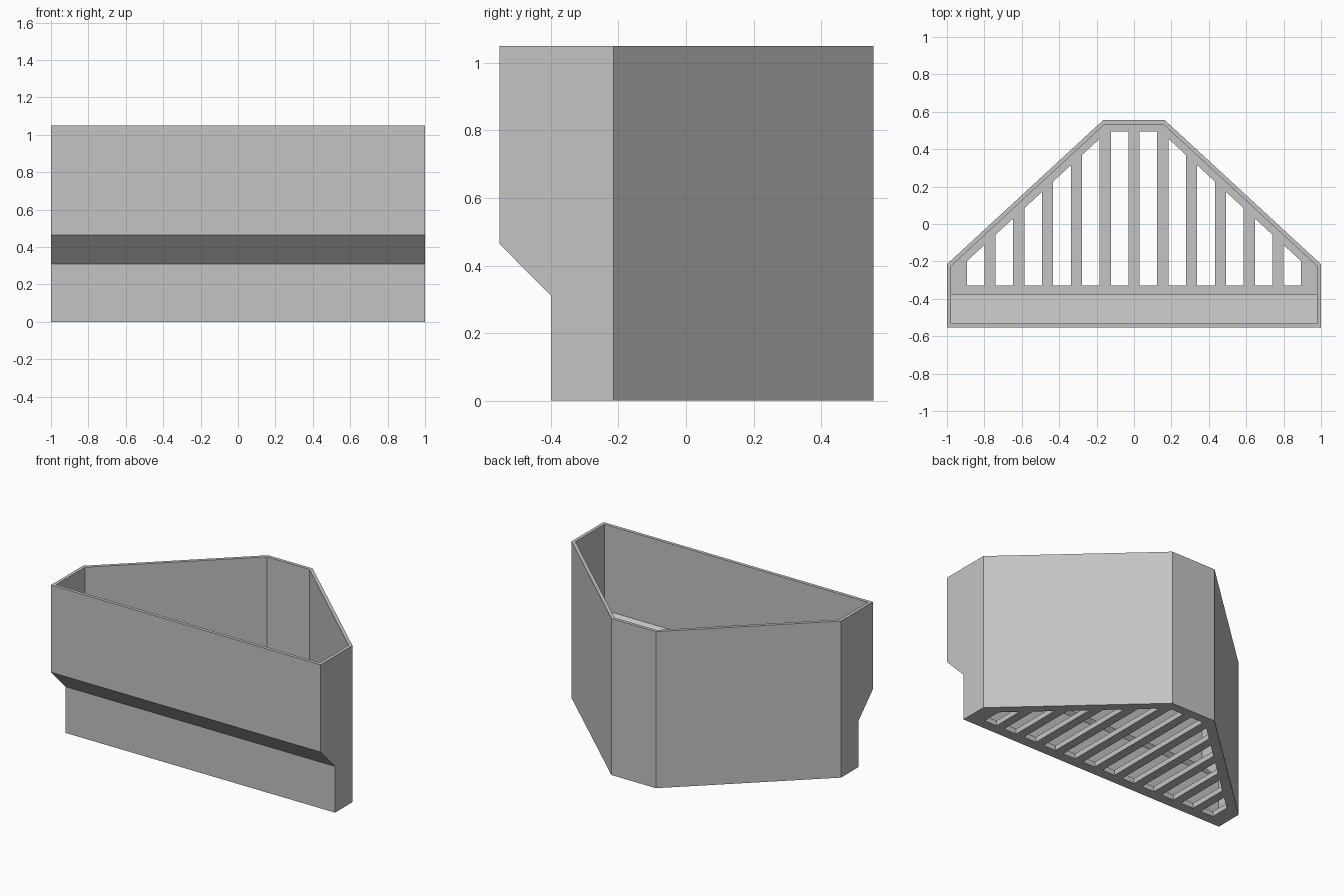
import bpy
import bmesh

cube = bpy.data.objects.get("Cube")
if cube:
    bpy.data.objects.remove(cube, do_unlink=True)

HEIGHT, WALL, FLOOR, RIM = 1.05, 0.022, 0.035, 0.06
FRONT_LOW, FRONT_HIGH = -0.40, -0.553
SLOPE_LOW, SLOPE_HIGH = 0.31, 0.465
SIDE_Y, BACK_X, BACK_Y = -0.215, 0.165, 0.555

grey = bpy.data.materials.new("light grey plastic")
grey.use_nodes = True
grey.diffuse_color = (0.55, 0.55, 0.55, 1)
grey.node_tree.nodes["Principled BSDF"].inputs["Base Color"].default_value = grey.diffuse_color

# Slanted back walls as a line: nx * x + ny * y = reach
nx, ny = BACK_Y - SIDE_Y, 1 - BACK_X
length = (nx * nx + ny * ny) ** 0.5
nx, ny = nx / length, ny / length
reach = nx + ny * SIDE_Y


def slant_y(x, inset):
    return (reach - inset - nx * x) / ny


def outline(front, inset, z):
    """Six-sided plan of the bin, moved inwards by inset."""
    side, back = 1 - inset, BACK_Y - inset
    back_x = (reach - inset - ny * back) / nx
    half = [(side, front + inset), (side, slant_y(side, inset)), (back_x, back)]
    return [(x, y, z) for x, y in half] + [(-x, y, z) for x, y in reversed(half)]


def make_object(name, bm):
    bmesh.ops.recalc_face_normals(bm, faces=bm.faces)
    mesh = bpy.data.meshes.new(name)
    bm.to_mesh(mesh)
    bm.free()
    mesh.materials.append(grey)
    obj = bpy.data.objects.new(name, mesh)
    bpy.context.collection.objects.link(obj)
    return obj


# Bin shell: up the outside, over the rim and down the inside
shift = WALL * 0.414
layers = [
    (FRONT_LOW, 0, 0), (FRONT_LOW, 0, SLOPE_LOW),
    (FRONT_HIGH, 0, SLOPE_HIGH), (FRONT_HIGH, 0, HEIGHT),
    (FRONT_HIGH, WALL, HEIGHT), (FRONT_HIGH, WALL, SLOPE_HIGH + shift),
    (FRONT_LOW, WALL, SLOPE_LOW + shift), (FRONT_LOW, WALL, FLOOR),
]
bm = bmesh.new()
rings = [[bm.verts.new(p) for p in outline(*layer)] for layer in layers]
for low, high in zip(rings, rings[1:]):
    for i in range(6):
        j = (i + 1) % 6
        bm.faces.new((low[i], low[j], high[j], high[i]))
bm.faces.new(rings[0])
bm.faces.new(rings[-1])
bmesh.ops.dissolve_limit(bm, angle_limit=0.01, verts=bm.verts, edges=bm.edges)
bin_body = make_object("corner_bin", bm)

# Drain slots, trimmed to follow the slanted walls
bm = bmesh.new()
for k in range(6):
    centre = 0.077 + 0.154 * k
    a, b = centre - 0.047, centre + 0.047
    top = BACK_Y - RIM
    for s in (-1, 1):
        plan = [(a, -0.33), (b, -0.33),
                (b, min(top, slant_y(b, RIM))), (a, min(top, slant_y(a, RIM)))]
        base = bm.faces.new([bm.verts.new((s * x, y, -0.05)) for x, y in plan])
        ext = bmesh.ops.extrude_face_region(bm, geom=[base])
        bmesh.ops.translate(bm, vec=(0, 0, 0.15),
                            verts=[v for v in ext["geom"] if isinstance(v, bmesh.types.BMVert)])
cutter = make_object("slot_cutter", bm)
cutter.hide_render = True

# Cut the slots and bake the result
mod = bin_body.modifiers.new("drain_slots", "BOOLEAN")
mod.operation = "DIFFERENCE"
mod.solver = "EXACT"
mod.object = cutter
graph = bpy.context.evaluated_depsgraph_get()
cut_mesh = bpy.data.meshes.new_from_object(bin_body.evaluated_get(graph))
bin_body.modifiers.clear()
bin_body.data = cut_mesh
bpy.data.objects.remove(cutter, do_unlink=True)
